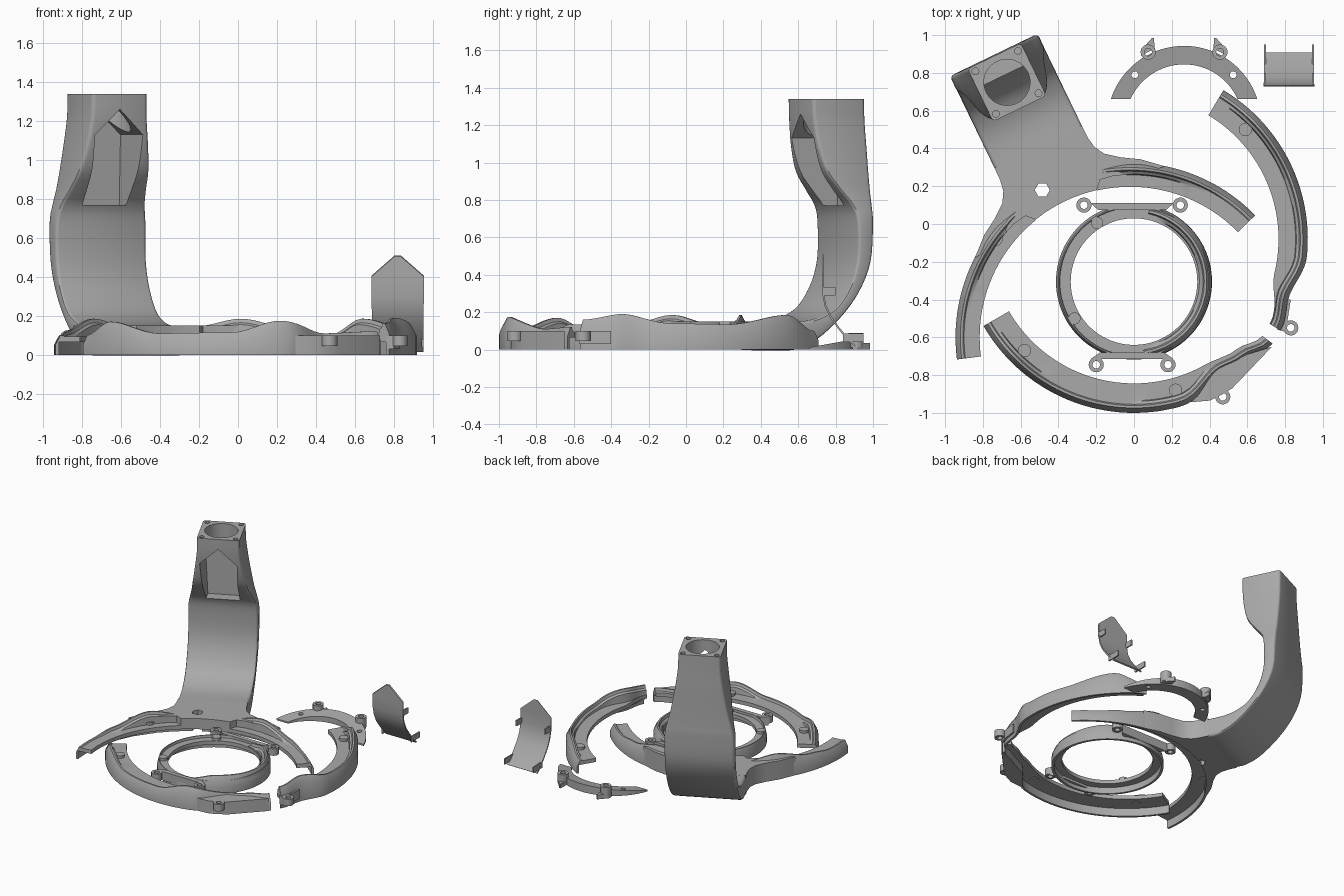
import bpy, bmesh, math
from mathutils import Vector

cube = bpy.data.objects.get("Cube")
if cube:
    bpy.data.objects.remove(cube, do_unlink=True)

GREY = (0.4, 0.4, 0.4, 1)
grey = bpy.data.materials.new("plain_grey")
grey.use_nodes = True
grey.diffuse_color = GREY
grey.node_tree.nodes["Principled BSDF"].inputs["Base Color"].default_value = GREY

# Local frame of the neck: u across, s outward from its ring centre
NECK_C = Vector((-0.02, -0.6, 0))
U, V = Vector((0.9, 0.435, 0)), Vector((-0.435, 0.9, 0))
AXIS = 115.8
RING_C = (0, -0.08)


def local(u, s, z):
    return NECK_C + U * u + V * s + Vector((0, 0, z))


def polar(c, r, deg, z=0):
    a = math.radians(deg)
    return Vector((c[0] + r * math.cos(a), c[1] + r * math.sin(a), z))


def ease(keys, x):
    """Smoothly interpolate a list of (position, value) keys."""
    if x <= keys[0][0]:
        return keys[0][1]
    for (a, p), (b, q) in zip(keys, keys[1:]):
        if x <= b:
            t = (x - a) / (b - a)
            return p + (q - p) * t * t * (3 - 2 * t)
    return keys[-1][1]


def spline(rows, per):
    """Refine rows of numbers with a smooth curve through them."""
    out = []
    for i in range(len(rows) - 1):
        quad = [rows[max(i - 1, 0)], rows[i], rows[i + 1], rows[min(i + 2, len(rows) - 1)]]
        for k in range(per):
            t = k / per
            out.append([b + (c - a) * t / 2 + (a - 2.5 * b + 2 * c - d / 2) * t ** 2
                        + (1.5 * (b - c) + (d - a) / 2) * t ** 3 for a, b, c, d in zip(*quad)])
    return out + [rows[-1]]


def loft(name, rings, loop=False):
    """Skin a row of equal closed cross-sections."""
    bm = bmesh.new()
    vs = [[bm.verts.new(p) for p in ring] for ring in rings]
    n = len(rings[0])
    pairs = list(zip(vs, vs[1:])) + ([(vs[-1], vs[0])] if loop else [])
    for a, b in pairs:
        for i in range(n):
            j = (i + 1) % n
            bm.faces.new((a[i], a[j], b[j], b[i]))
    if not loop:
        bm.faces.new(vs[0])
        bm.faces.new(vs[-1])
    bmesh.ops.recalc_face_normals(bm, faces=bm.faces)
    me = bpy.data.meshes.new(name)
    bm.to_mesh(me)
    bm.free()
    me.materials.append(grey)
    ob = bpy.data.objects.new(name, me)
    bpy.context.collection.objects.link(ob)
    return ob


def prism(name, pts, z0, z1):
    return loft(name, [[Vector((p[0], p[1], z)) for p in pts] for z in (z0, z1)])


def disc(name, x, y, r, z0, z1, n=24):
    return prism(name, [polar((x, y), r, 360 * i / n) for i in range(n)], z0, z1)


def washer(name, x, y, z0, z1, r=0.04, hole=0.02, n=24):
    prof = ((hole, z0), (r, z0), (r, z1), (hole, z1))
    return loft(name, [[polar((x, y), p, 360 * i / n, z) for p, z in prof]
                       for i in range(n)], True)


def cut(ob, cutters):
    for c in cutters:
        m = ob.modifiers.new("cut", "BOOLEAN")
        m.object, m.operation, m.solver = c, "DIFFERENCE", "EXACT"
        bpy.context.view_layer.objects.active = ob
        bpy.ops.object.modifier_apply(modifier=m.name)
        bpy.data.objects.remove(c, do_unlink=True)


def rim(name, c, a0, a1, height, outer, inner, loop=False, w=0.065, low=0.065, top=0.095):
    """Raised flange with a wavy ridge above and a thin skirt below, swept along an arc."""
    steps = int(abs(a1 - a0) / 2.5)
    rings = []
    for i in range(steps + (0 if loop else 1)):
        a = a0 + (a1 - a0) * i / steps
        h, ro = ease(height, a), ease(outer, a)
        ri = min(ease(inner, a), ro - w - 0.003)
        prof = ((ri, low), (ro - 0.018, low), (ro - 0.018, 0), (ro, 0), (ro, h - 0.05),
                (ro - 0.4 * w, h), (ro - 0.6 * w, h), (ro - 0.7 * w, max(top, h - 0.02)),
                (ro - 0.93 * w, max(top, h - 0.03)), (ro - w, top), (ri, top))
        rings.append([polar(c, r, a, z) for r, z in prof])
    return loft(name, rings, loop)


# Neck: rounded sections given as front s, front z, back s, back z, half width
STATIONS = [
    (1.345, 1.34, 1.655, 1.34, .157), (1.35, 1.22, 1.657, 1.22, .16),
    (1.37, 1.08, 1.66, 1.08, .178), (1.41, .95, 1.66, .95, .2),
    (1.48, .85, 1.66, .85, .22), (1.54, .77, 1.66, .77, .241),
    (1.565, .68, 1.66, .68, .257), (1.565, .5, 1.645, .47, .257),
    (1.53, .36, 1.57, .3, .257), (1.455, .24, 1.455, .16, .257),
    (1.36, .18, 1.32, .05, .257), (1.25, .152, 1.2, 0, .257), (1.1, .15, 1.1, 0, .257)]


def neck_section(fs, fz, bs, bz, w):
    front, back = Vector((fs, fz)), Vector((bs, bz))
    depth = (back - front).length
    r = min(0.02, depth * 0.2)
    pts = []
    for cu, cd, start in ((w - r, depth - r, 0), (r - w, depth - r, 90),
                          (r - w, r, 180), (w - r, r, 270)):
        for t in (0, 30, 60, 90):
            q = polar((cu, cd), r, start + t)
            p = front.lerp(back, q.y / depth)
            pts.append(local(q.x, p.x, p.y))
    return pts


neck = loft("neck", [neck_section(*row) for row in spline(STATIONS, 4)])
hollow = local(0, 1.5, 0)
pocket = [(-.12, .77), (.13, .77), (.137, 1.13), (0, 1.26), (-.137, 1.13)]
cutters = [loft("pocket_cutter", [[local(u, s, z) for u, z in pocket] for s in (1.2, 1.625)]),
           disc("bore_cutter", hollow.x, hollow.y, .122, 1.1, 1.5, 40)]
for su in (-1, 1):
    for sv in (-1, 1):
        p = local(su * .125, 1.5 + sv * .125, 0)
        cutters.append(disc("screw_cutter", p.x, p.y, .018, 1.27, 1.5, 16))
cut(neck, cutters)

# Platform joining the neck to the two rim arms, with a skirt under its outer part
flare = [(.257, 1.12), (.258, 1.05), (.268, .99), (.3, .935), (.37, .88), (.46, .825), (.56, .735)]


def platform_part(name, inside, z0, z1):
    arc = [(r * math.sin(math.radians(a)), r * math.cos(math.radians(a))) for r, a in inside]
    half = flare + arc
    outline = half + [(-u, s) for u, s in reversed(half)]
    return prism(name, [local(u, s, 0) for u, s in outline], z0, z1)


platform = platform_part("platform", [(.87, 30), (.86, 20), (.85, 15), (.8, 13), (.8, 8), (.8, 3)],
                         .065, .15)
skirt = platform_part("platform_skirt", [(.905, 34), (.905, 24), (.905, 16), (.905, 8), (.905, 3)],
                      0, .065)
p = local(-.08, .905, 0)
for part in (platform, skirt):
    cut(part, [disc("cable_hole_cutter", p.x, p.y, .04, -.1, .3, 6)])

# Rim arms on both sides of the neck
wave = [(13, .145), (28, .185), (47, .125), (60, .1)]
for name, sg in (("left_rim_arm", -1), ("right_rim_arm", 1)):
    h = sorted((AXIS + sg * d, z) for d, z in wave)
    rim(name, NECK_C, AXIS + sg * 13, AXIS + sg * 71.5, h, [(0, .925)], [(0, .797)])

# Loose rim pieces, whose ridge dips inward at the joint
rim("front_rim", RING_C, 210, 323,
    [(210, .1), (223, .17), (243, .11), (268, .115), (284, .175), (303, .11), (323, .12)],
    [(286, .92), (303, .84), (313, .865), (323, .92)], [(300, .764), (323, .86)])
rim("side_rim", RING_C, -32, 59,
    [(-32, .16), (-18, .19), (0, .14), (20, .135), (44, .185), (58, .1)],
    [(-32, .915), (-20, .875), (-6, .92)], [(-32, .85), (-14, .765)])
prism("joint_plate", [(.28, -.945), (.4, -.935), (.47, -.9), (.52, -.87), (.73, -.65), (.6, -.69),
                      (.42, -.78), (.34, -.87)], 0, .1)
washer("front_joint_ear", .47, -.915, .045, .1)
washer("side_joint_ear", .83, -.55, .045, .1)
prism("side_ear_web", [(.76, -.56), (.8, -.57), (.81, -.53), (.83, -.4), (.79, -.4)], .03, .1)

# Magnet bosses beside the ridges
for x, y in ((.59, .5), (-.73, -.08), (-.58, -.67), (.22, -.88)):
    disc("boss", x, y, .035, .06, .115)

# Inner ring: low wall on one side, tall ridge on the other
INNER_C = (0, -.305)
rim("inner_ring", INNER_C, -180, 180, [(0, .1)], [(0, .413)], [(0, .335)], True, .03, .05, .08)
rim("inner_ring_ridge", INNER_C, -82, 78, [(-82, .1), (-55, .135), (0, .12), (50, .135), (78, .1)],
    [(-82, .41), (78, .412)], [(0, .34)], low=.055, top=.085)
for x, y in ((-.265, .1), (.245, .1), (-.2, -.745), (.18, -.745)):
    washer("inner_ring_ear", x, y, .045, .1)
prism("inner_front_bridge", [(-.23, -.715), (.21, -.715), (.16, -.68), (-.18, -.68)], .03, .1)
prism("inner_back_bridge", [(-.23, .11), (.21, .11), (.17, .075), (-.19, .075)], .03, .1)
for x, y in ((-.315, -.5), (-.195, .005)):
    disc("inner_boss", x, y, .032, .05, .1)

# Loose half-ring bracket, a wedge that thickens toward its ears
BR_X, BR_Y = .265, .535
rings = []
for i in range(31):
    t = i / 30
    pts = [polar((BR_X, BR_Y), r, a + (180 - 2 * a) * t) for r, a in ((.31, 24), (.408, 18))]
    tops = [Vector((q.x, q.y, .012 + max(0, q.y - .66) * .18)) for q in pts]
    rings.append([pts[0], pts[1], tops[1], tops[0]])
bracket = loft("half_bracket", rings)
cut(bracket, [disc("bracket_hole_cutter", BR_X + sx * .26, .79, .018, -.1, .2) for sx in (-1, 1)])
for sx in (-1, 1):
    ex = BR_X + sx * .19
    washer("bracket_ear", ex, .91, .01, .09)
    horn = [(ex + sx * .038, .89), (ex + sx * .038, .92), (ex - sx * .02, .985), (ex - sx * .03, .985),
            (ex - sx * .035, .93)]
    prism("bracket_horn", horn, 0, .035)

# Loose pocket cover: curved plate with a pointed top and side clips
CX = .82
path = [(.728, .505, .015), (.728, .4, .135), (.728, .3, .135), (.742, .23, .133),
        (.77, .17, .133), (.81, .115, .133), (.855, .06, .133), (.9, .015, .133)]
loft("pocket_cover", [[Vector((CX + sx * w, y + d * .008, z + d * .006)) for sx, d in
                       ((-1, 0), (1, 0), (1, 1), (-1, 1))] for y, z, w in path])
for sx in (-1, 1):
    x0, x1 = CX + sx * .122, CX + sx * .132
    for y0, y1, z0, z1 in ((.73, .8, .29, .335), (.84, .95, .04, .085)):
        prism("cover_clip", [(x0, y0), (x1, y0), (x1, y1), (x0, y1)], z0, z1)

# Smooth shading with sharp edges kept
bpy.ops.object.select_all(action="DESELECT")
for ob in bpy.context.collection.objects:
    if ob.type == "MESH":
        ob.select_set(True)
        bpy.context.view_layer.objects.active = ob
bpy.ops.object.shade_smooth_by_angle(angle=math.radians(32))
